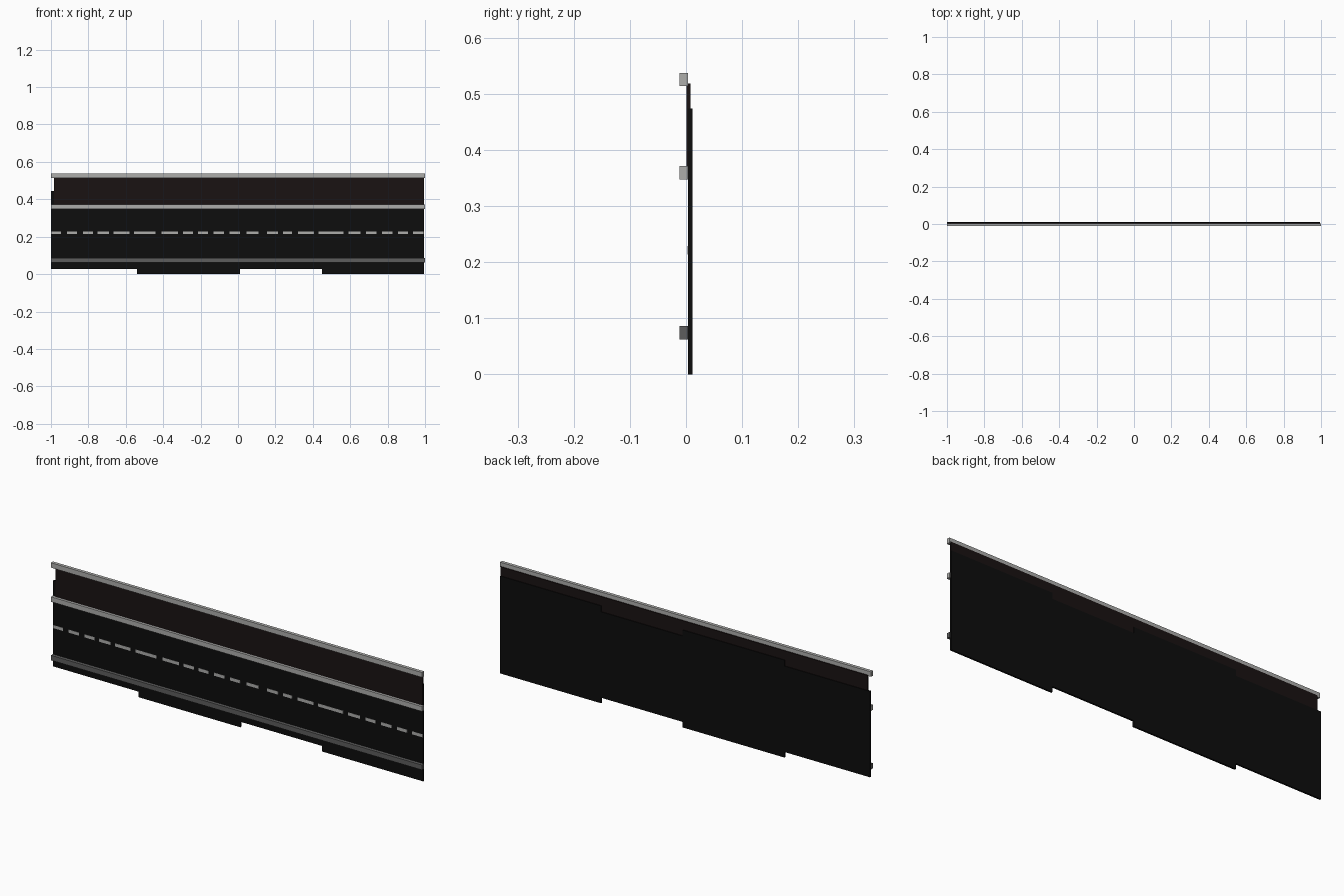
import bpy
import bmesh
from mathutils import Vector

if "Cube" in bpy.data.objects:
    bpy.data.objects.remove(bpy.data.objects["Cube"])


def material(name, rgb):
    m = bpy.data.materials.new(name)
    m.diffuse_color = (*rgb, 1)
    m.use_nodes = True
    m.node_tree.nodes["Principled BSDF"].inputs["Base Color"].default_value = m.diffuse_color
    return m


ASPHALT = material("asphalt", (0.004, 0.004, 0.004))
PAVING = material("dark_paving", (0.010, 0.006, 0.006))
LIGHT = material("light_concrete", (0.42, 0.42, 0.41))
DARK = material("dark_concrete", (0.11, 0.11, 0.11))


def boxes(name, mat, spans):
    """One object made of boxes, each given as (x0, x1, y0, y1, z0, z1)."""
    bm = bmesh.new()
    for x0, x1, y0, y1, z0, z1 in spans:
        cube = bmesh.ops.create_cube(bm, size=1)["verts"]
        bmesh.ops.scale(bm, verts=cube, vec=Vector((x1 - x0, y1 - y0, z1 - z0)))
        bmesh.ops.translate(bm, verts=cube, vec=Vector(
            ((x0 + x1) / 2, (y0 + y1) / 2, (z0 + z1) / 2)))
    mesh = bpy.data.meshes.new(name)
    bm.to_mesh(mesh)
    bm.free()
    mesh.materials.append(mat)
    obj = bpy.data.objects.new(name, mesh)
    bpy.context.collection.objects.link(obj)
    return obj


# Road slabs, alternately short and tall
slab_edges = [-1.0, -0.54, 0.01, 0.45, 0.995]
for i, (a, b) in enumerate(zip(slab_edges, slab_edges[1:])):
    low, high = ((0.027, 0.445), (0.0, 0.474))[i % 2]
    boxes(f"road_slab_{i + 1}", ASPHALT, [(a, b, 0.0035, 0.012, low, high)])

# Pavement strip along the upper side
boxes("sidewalk", PAVING, [(-0.983, 0.995, 0.001, 0.008, 0.36, 0.518)])

# Kerbs running the full length
for name, mat, z in (("outer_kerb", LIGHT, 0.5255),
                     ("inner_kerb", LIGHT, 0.3595),
                     ("lower_kerb", DARK, 0.0745)):
    boxes(name, mat, [(-1, 1, -0.012, 0.004, z - 0.012, z + 0.012)])

# Uneven centre line dashes
dashes = [(-1.0, -0.945), (-0.915, -0.86), (-0.83, -0.775), (-0.75, -0.69),
          (-0.665, -0.58), (-0.555, -0.44), (-0.41, -0.32), (-0.295, -0.24),
          (-0.215, -0.16), (-0.13, -0.075), (-0.045, 0.01), (0.045, 0.11),
          (0.155, 0.215), (0.24, 0.29), (0.32, 0.405), (0.43, 0.565),
          (0.59, 0.655), (0.685, 0.74), (0.77, 0.825), (0.855, 0.91),
          (0.935, 0.993)]
boxes("lane_dashes", LIGHT, [(a, b, 0.0025, 0.006, 0.214, 0.229) for a, b in dashes])
